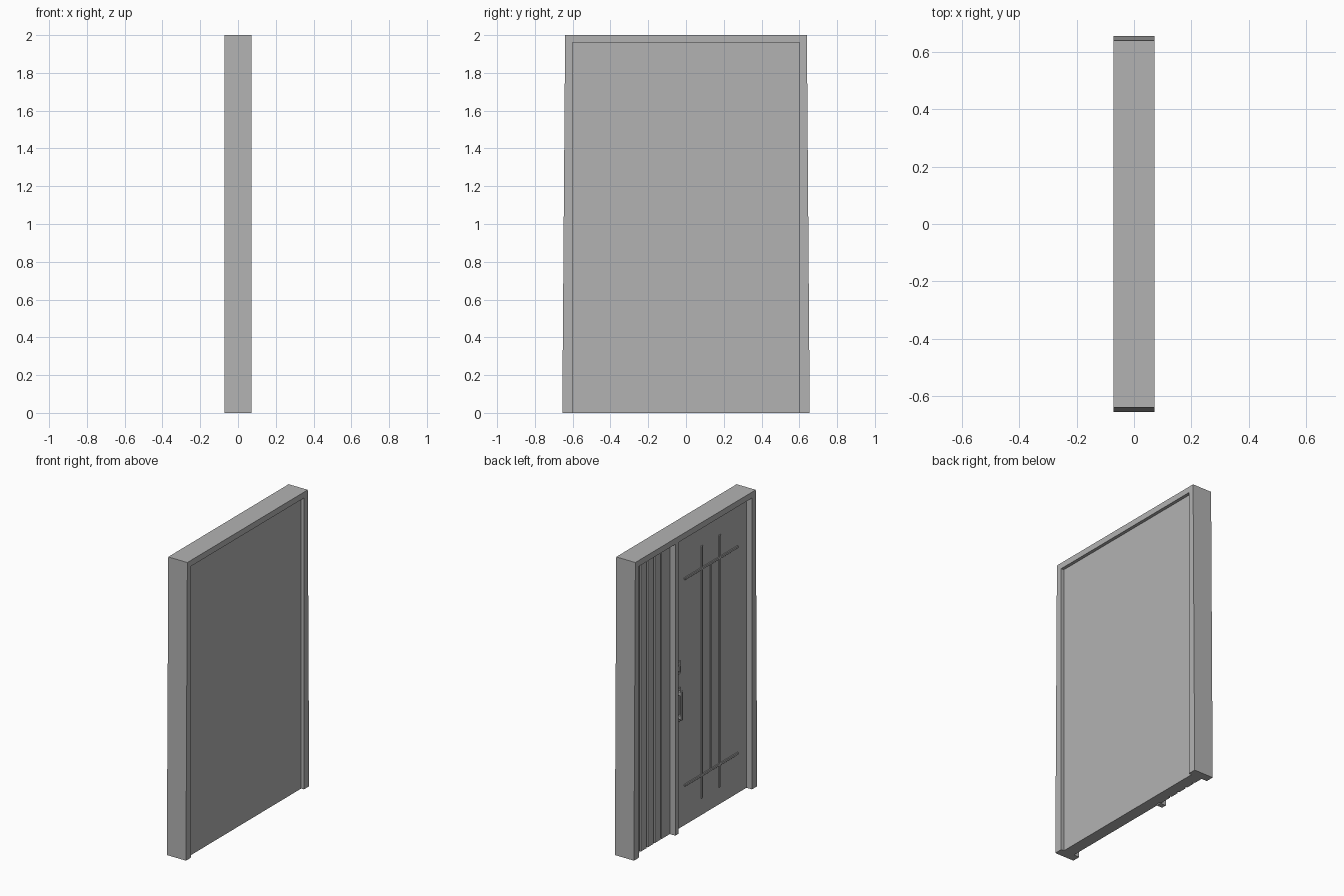
import bpy, bmesh

cube = bpy.data.objects.get("Cube")
if cube:
    bpy.data.objects.remove(cube, do_unlink=True)

grey = bpy.data.materials.new("plain_grey")
grey.use_nodes = True
COLOR = (0.45, 0.45, 0.45, 1)
grey.diffuse_color = COLOR
grey.node_tree.nodes["Principled BSDF"].inputs["Base Color"].default_value = COLOR


def finish(name, bm, bevel=0):
    bmesh.ops.recalc_face_normals(bm, faces=bm.faces)
    mesh = bpy.data.meshes.new(name)
    bm.to_mesh(mesh)
    bm.free()
    mesh.materials.append(grey)
    obj = bpy.data.objects.new(name, mesh)
    bpy.context.collection.objects.link(obj)
    if bevel:
        mod = obj.modifiers.new("edge_bevel", 'BEVEL')
        mod.width = bevel
        mod.segments = 1
    return obj


def prism(name, outline, x0, x1, bevel=0, border=0):
    """Extrude a (y, z) outline along x; border keeps only a rim of that width."""
    bm = bmesh.new()
    face = bm.faces.new([bm.verts.new((x0, y, z)) for y, z in outline])
    if border:
        bmesh.ops.inset_region(bm, faces=[face], thickness=border, use_even_offset=True)
        bmesh.ops.delete(bm, geom=[face], context='FACES')
    out = bmesh.ops.extrude_face_region(bm, geom=bm.faces[:], use_keep_orig=True)
    moved = [g for g in out["geom"] if isinstance(g, bmesh.types.BMVert)]
    bmesh.ops.translate(bm, verts=moved, vec=(x1 - x0, 0, 0))
    return finish(name, bm, bevel)


def box(name, x, y, z, bevel=0, border=0):
    corners = [(y[0], z[0]), (y[1], z[0]), (y[1], z[1]), (y[0], z[1])]
    return prism(name, corners, x[0], x[1], bevel, border)


FACE, LEAF, INNER = -0.071, -0.03, 0.05   # outer frame plane, leaf plane, plain side
JAMB, HEAD = 0.6, 1.96
POST = (0.18, 0.215)

# Surrounding frame with slightly splayed jambs
half = [(0.655, 0), (0.64, 2)]
prism("door_frame", half + [(-y, z) for y, z in reversed(half)]
      + [(-JAMB, 0), (-JAMB, HEAD), (JAMB, HEAD), (JAMB, 0)], FACE, -FACE)

# Post between the leaf and the side panel
box("centre_post", (FACE, LEAF), POST, (0, HEAD))

# Plain backing and the main leaf
box("backing_panel", (LEAF + 0.01, INNER), (-JAMB, JAMB), (0, HEAD))
box("door_leaf", (LEAF, LEAF + 0.01), (-JAMB, POST[0]), (0, HEAD))

# Side panel planks separated by grooves
grooves = [0.308 + 0.074 * i for i in range(4)]
edges = [POST[1]] + grooves + [JAMB]
GAP = 0.007
for i in range(len(edges) - 1):
    low = edges[i] + (GAP if i else 0)
    high = edges[i + 1] - (GAP if i < len(grooves) else 0)
    box(f"side_plank_{i + 1}", (LEAF, LEAF + 0.01), (low, high), (0, HEAD))

# Moulding around the leaf decoration
LEFT, RIGHT, BOTTOM, TOP = 0.09, -0.53, 0.09, 1.84
RIM = 0.025
box("leaf_moulding", (LEAF - 0.012, LEAF), (RIGHT, LEFT), (BOTTOM, TOP), 0.004, RIM)

# Glazing style bars inside the moulding
BAR = 0.009
bar_x = (LEAF - 0.008, LEAF)
rails = (0.27, 1.66)
for label, z in zip(("lower", "upper"), rails):
    box(f"{label}_rail", bar_x, (RIGHT + RIM, LEFT - RIM), (z - BAR, z + BAR), 0.003)
for label, y in (("left", -0.12), ("right", -0.31)):
    box(f"{label}_bar", bar_x, (y - BAR, y + BAR), (BOTTOM + RIM, TOP - RIM), 0.003)
box("middle_bar", (LEAF - 0.005, LEAF), (-0.219, -0.211),
    (rails[0] + BAR, rails[1] - BAR))

# Pull handle on its plate
HANDLE = 0.132
box("handle_plate", (LEAF - 0.006, LEAF),
    (HANDLE - 0.025, HANDLE + 0.025), (0.72, 0.95), 0.002)
box("handle_grip", (LEAF - 0.036, LEAF - 0.024),
    (HANDLE - 0.011, HANDLE + 0.011), (0.74, 0.94), 0.004)
for label, z in (("lower", 0.76), ("upper", 0.92)):
    box(f"{label}_handle_mount", (LEAF - 0.026, LEAF - 0.005),
        (HANDLE - 0.009, HANDLE + 0.009), (z - 0.012, z + 0.012))

# Lock above the handle
box("lock_plate", (LEAF - 0.008, LEAF),
    (HANDLE - 0.022, HANDLE + 0.022), (1.04, 1.13), 0.003)
box("lock_turn", (LEAF - 0.02, LEAF - 0.007),
    (HANDLE - 0.007, HANDLE + 0.007), (1.065, 1.105), 0.002)
